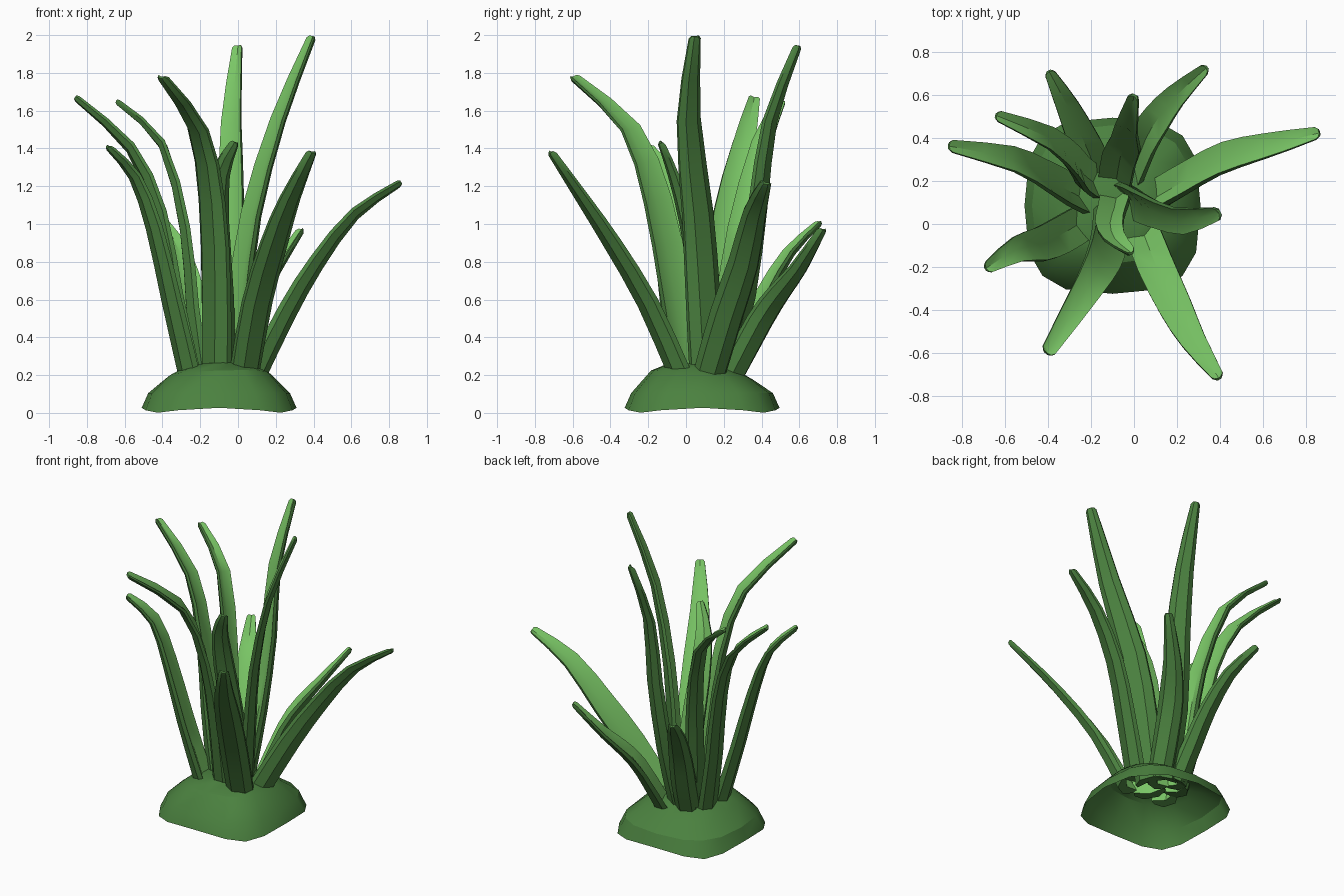
import bpy, bmesh, math
from mathutils import Vector, Matrix

cube = bpy.data.objects.get("Cube")
if cube:
    bpy.data.objects.remove(cube, do_unlink=True)


def material(name, colour):
    mat = bpy.data.materials.new(name)
    mat.use_nodes = True
    mat.diffuse_color = colour
    mat.node_tree.nodes["Principled BSDF"].inputs["Base Color"].default_value = colour
    return mat


dark_green = material("dark_green", (0.07, 0.22, 0.05, 1))
light_green = material("light_green", (0.195, 0.57, 0.133, 1))


def finish(name, bm, angle):
    """Turn a bmesh into a shaded, coloured object."""
    bmesh.ops.recalc_face_normals(bm, faces=bm.faces)
    mesh = bpy.data.meshes.new(name)
    bm.to_mesh(mesh)
    bm.free()
    mesh.materials.append(dark_green)
    mesh.materials.append(light_green)
    obj = bpy.data.objects.new(name, mesh)
    bpy.context.collection.objects.link(obj)
    bpy.ops.object.select_all(action='DESELECT')
    obj.select_set(True)
    bpy.context.view_layer.objects.active = obj
    bpy.ops.object.shade_smooth_by_angle(angle=math.radians(angle))


def bridge(bm, rings, light_strips=0):
    """Join closed rings with quads; the first strips around are light."""
    for a, b in zip(rings, rings[1:]):
        n = len(a)
        for i in range(n):
            j = (i + 1) % n
            face = bm.faces.new((a[i], a[j], b[j], b[i]))
            face.material_index = 1 if i < light_strips else 0


def smooth_path(points):
    """Catmull-Rom path through the points, with one extra point per span."""
    p = [Vector(q) for q in points]
    p = [p[0] * 2 - p[1]] + p + [p[-1] * 2 - p[-2]]
    path = []
    for i in range(1, len(p) - 2):
        path.append(p[i])
        path.append((p[i] + p[i + 1]) * 0.5625 - (p[i - 1] + p[i + 2]) * 0.0625)
    path.append(p[-2])
    return path


# Blade section: shallow channel on the inner side, rounded keel on the outer
SECTION = [(-1, 0.5), (0, 0.1), (1, 0.5), (1, 0.1), (0.5, -0.5), (-0.5, -0.5), (-1, 0.1)]


def leaf(name, points, width=0.17, twist=0):
    """Sweep the blade along the points; twist turns its face about the vertical."""
    path = smooth_path(points)
    out = Matrix.Rotation(math.radians(twist), 3, 'Z') @ (path[-1] - path[0])
    side = Vector((-out.y, out.x, 0)).normalized()
    facing = Vector((out.x, out.y, 0))
    last = len(path) - 1
    # Short blunt end beyond the last ring
    path.append(path[-1] + (path[-1] - path[-2]).normalized() * 0.015)
    bm = bmesh.new()
    rings = []
    for i, centre in enumerate(path):
        t = min(i / last, 1)
        tangent = (path[min(i + 1, last + 1)] - path[max(i - 1, 0)]).normalized()
        across = (side - tangent * side.dot(tangent)).normalized()
        inward = across.cross(tangent).normalized()
        if inward.dot(facing) > 0:
            inward.negate()
        half = width / 2 * (0.92 + 0.45 * t - 1.04 * t * t)
        thick = 0.08 - 0.05 * t
        if i > last:
            half, thick = half * 0.65, thick * 0.6
        rings.append([bm.verts.new(centre + across * u * half + inward * v * thick)
                      for u, v in SECTION])
    bridge(bm, rings, light_strips=2)
    bm.faces.new(rings[0])
    bm.faces.new(rings[-1])
    finish(name, bm, 35)


# Hollow earth mound with a rounded-square outline and a wavy rim
def mound():
    bm = bmesh.new()
    centre = Vector((-0.1, 0.085, 0))
    rings = []
    for radius, height, power in ((0.41, 0.027, 0.66), (0.375, 0.105, 0.72),
                                  (0.27, 0.2, 0.8), (0.17, 0.25, 1)):
        ring = []
        for k in range(16):
            a = math.tau * k / 16
            c, s = math.cos(a), math.sin(a)
            x = math.copysign(abs(c) ** power, c) * radius
            y = math.copysign(abs(s) ** power, s) * radius
            dip = 0.026 * math.sin(2 * a) ** 2 if height < 0.1 else 0
            # The crown leans down toward the back
            tilt = x * 0.03 - y * 0.09 if height > 0.15 else 0
            ring.append(bm.verts.new(centre + Vector((x, y, height - dip + tilt))))
        rings.append(ring)
    bridge(bm, rings)
    bm.faces.new(rings[-1])
    finish("mound", bm, 25)


mound()

# Leaves, each from its root inside the mound to its tip
leaf("back_right_short_leaf", [(-0.17, 0.22, 0.18), (-0.21, 0.33, 0.42), (-0.25, 0.42, 0.63),
                               (-0.31, 0.55, 0.85), (-0.39, 0.7, 1.0)], 0.16)
leaf("back_right_tall_leaf", [(-0.19, 0.19, 0.18), (-0.24, 0.23, 0.55), (-0.28, 0.29, 0.97),
                              (-0.4, 0.4, 1.42), (-0.63, 0.5, 1.64)], 0.16, 36)
leaf("right_tall_leaf", [(-0.25, 0.12, 0.18), (-0.34, 0.17, 0.6), (-0.42, 0.22, 1.05),
                         (-0.57, 0.3, 1.4), (-0.85, 0.36, 1.66)], 0.18, 36)
leaf("right_leaf", [(-0.26, 0.0, 0.18), (-0.36, -0.06, 0.6), (-0.45, -0.1, 0.98),
                    (-0.55, -0.12, 1.25), (-0.68, -0.2, 1.4)], 0.18, -6)
leaf("front_right_leaf", [(-0.13, 0.0, 0.18), (-0.13, -0.07, 0.65), (-0.15, -0.16, 1.12),
                          (-0.22, -0.3, 1.5), (-0.4, -0.59, 1.77)], 0.21, -24)
leaf("front_left_leaf", [(0.04, -0.03, 0.18), (0.11, -0.21, 0.58), (0.2, -0.4, 0.9),
                         (0.28, -0.55, 1.13), (0.39, -0.71, 1.37)], 0.175)
leaf("left_tallest_leaf", [(-0.02, 0.12, 0.18), (0.02, 0.1, 0.6), (0.08, 0.07, 1.05),
                           (0.22, 0.02, 1.55), (0.39, 0.05, 1.98)], 0.2, 38)
leaf("left_low_leaf", [(0.09, 0.11, 0.18), (0.26, 0.21, 0.52), (0.42, 0.3, 0.79),
                       (0.62, 0.36, 1.05), (0.85, 0.42, 1.21)], 0.18, -42)
leaf("back_left_short_leaf", [(0.0, 0.24, 0.18), (0.06, 0.4, 0.48), (0.12, 0.5, 0.63),
                              (0.2, 0.6, 0.76), (0.33, 0.72, 0.96)], 0.16, -25)
leaf("back_tall_leaf", [(-0.08, 0.2, 0.18), (-0.06, 0.32, 0.62), (-0.03, 0.39, 1.1),
                        (-0.03, 0.45, 1.54), (0.0, 0.59, 1.93)], 0.17, -18)
leaf("centre_leaf", [(-0.08, 0.12, 0.18), (-0.09, 0.07, 0.6), (-0.11, 0.0, 1.0),
                     (-0.09, -0.07, 1.26), (-0.02, -0.13, 1.42)], 0.15)
